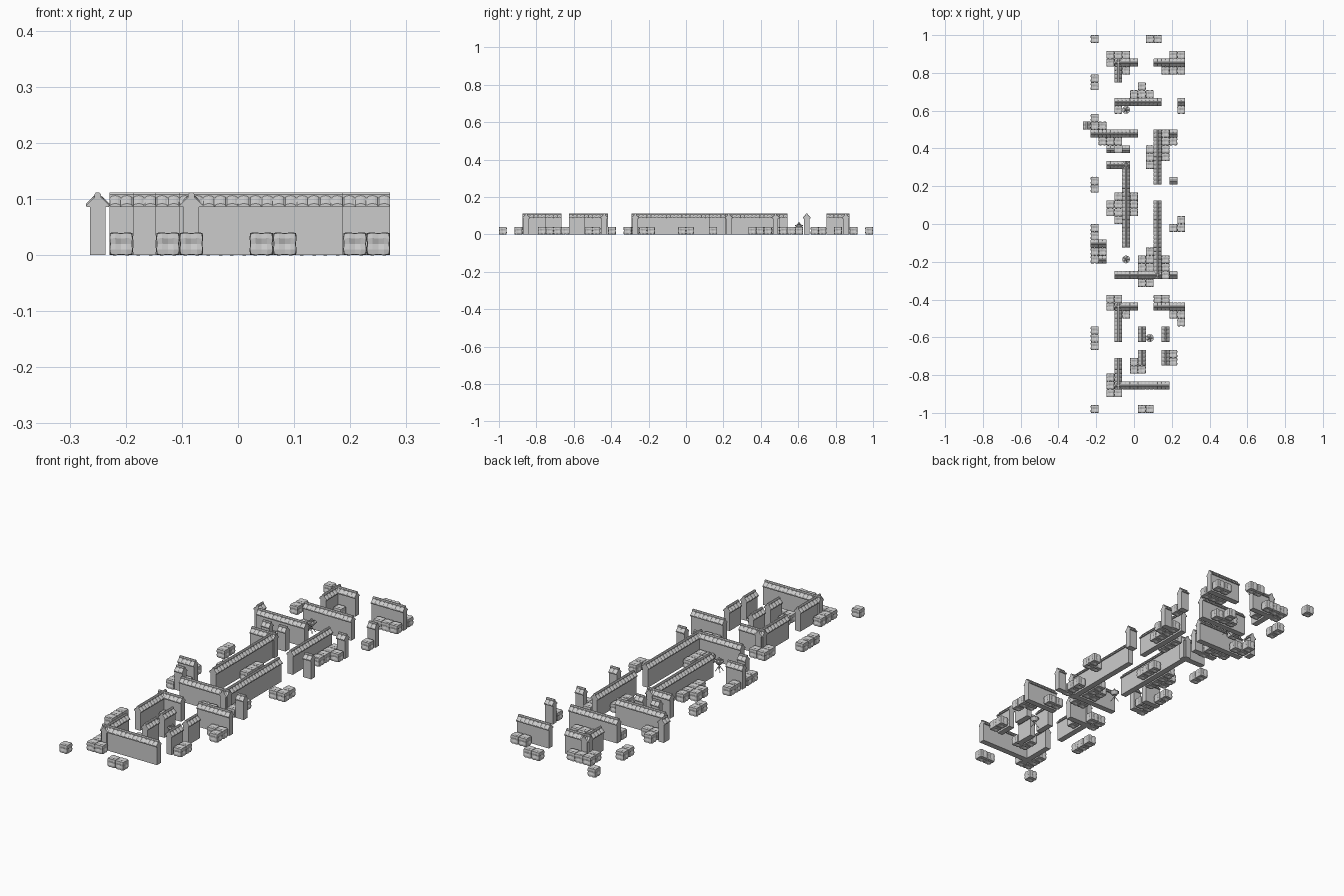
import bpy, bmesh, math
from mathutils import Vector, Matrix

if "Cube" in bpy.data.objects:
    bpy.data.objects.remove(bpy.data.objects["Cube"])

C = 2 / 48  # size of one layout cell


def loft(bm, a, b):
    """Closed solid between two matching rings of points."""
    va = [bm.verts.new(p) for p in a]
    vb = [bm.verts.new(p) for p in b]
    n = len(a)
    bm.faces.new(va[::-1])
    bm.faces.new(vb)
    for i in range(n):
        j = (i + 1) % n
        bm.faces.new((va[i], va[j], vb[j], vb[i]))


def extrude_x(bm, profile, length):
    loft(bm, [(-length / 2, y, z) for y, z in profile],
         [(length / 2, y, z) for y, z in profile])


def finish(bm, name):
    bmesh.ops.recalc_face_normals(bm, faces=bm.faces[:])
    me = bpy.data.meshes.new(name)
    bm.to_mesh(me)
    bm.free()
    return me


def wall_mesh():
    bm = bmesh.new()
    # plastered body
    extrude_x(bm, [(-.014, 0), (.014, 0), (.014, .09), (-.014, .09)], C)
    # sloped roof
    extrude_x(bm, [(-.020, .086), (.020, .086), (.020, .089), (.007, .102),
                   (-.007, .102), (-.020, .089)], C)
    # ridge cap
    extrude_x(bm, [(-.006, .100), (.006, .100), (.006, .108), (.003, .112),
                   (-.003, .112), (-.006, .108)], C)
    # rounded roof tiles, two per side
    arc = [(.0098 * math.cos(t), .005 * math.sin(t))
           for t in (math.pi * i / 6 for i in range(7))]
    for side in (-1, 1):
        for x in (-C / 4, C / 4):
            loft(bm, [(x + u, side * .005, .102 + v) for u, v in arc],
                 [(x + u, side * .0208, .087 + v) for u, v in arc])
    return finish(bm, "wall_segment")


def hedge_mesh():
    # boxy clipped bush with puckered face centres and notched edges
    bm = bmesh.new()
    bmesh.ops.create_cube(bm, size=2)
    bmesh.ops.subdivide_edges(bm, edges=bm.edges[:], cuts=3, use_grid_fill=True)
    for v in bm.verts:
        outer = sum(abs(a) > .9 for a in v.co)
        mid = sum(abs(a) < .1 for a in v.co)
        if outer == 3:
            v.co *= .88
        elif outer == 2:
            v.co *= .90 if mid else .96
        elif mid == 2:
            v.co *= .72
        elif mid == 1:
            v.co *= .94
    bmesh.ops.scale(bm, vec=(.0211, .0211, .0205), verts=bm.verts[:])
    bmesh.ops.translate(bm, vec=(0, 0, .020), verts=bm.verts[:])
    return finish(bm, "hedge")


def rod(bm, a, b, r1, r2, sides=6):
    a, b = Vector(a), Vector(b)
    d = b - a
    m = Matrix.Translation((a + b) / 2) @ d.to_track_quat('Z', 'Y').to_matrix().to_4x4()
    bmesh.ops.create_cone(bm, cap_ends=True, segments=sides, radius1=r1,
                          radius2=r2, depth=d.length, matrix=m)


def brazier_mesh():
    bm = bmesh.new()
    # crossed legs
    for i in range(4):
        t = math.pi / 2 * i + math.pi / 4
        c, s = math.cos(t), math.sin(t)
        rod(bm, (.018 * c, .018 * s, 0), (-.014 * c, -.014 * s, .046), .0016, .0016)
    # fire bowl with rim
    rod(bm, (0, 0, .032), (0, 0, .046), .010, .020, 12)
    rod(bm, (0, 0, .046), (0, 0, .049), .021, .021, 12)
    # firewood
    for i in range(5):
        t = math.tau * i / 5
        c, s = math.cos(t), math.sin(t)
        rod(bm, (.014 * c, .014 * s, .048), (-.003 * c, -.003 * s, .064), .003, .002)
    return finish(bm, "brazier")


WALL, HEDGE, BRAZIER = wall_mesh(), hedge_mesh(), brazier_mesh()


# Cells: column 0 is the middle (x = 0), row 0 is the rearmost
def place(me, col, row, turn=0):
    ob = bpy.data.objects.new(me.name, me)
    ob.location = (col * C, 1 - (row + .5) * C, 0)
    ob.rotation_euler.z = turn
    bpy.context.collection.objects.link(ob)


def wall_x(row, first, last):
    for col in range(first, last + 1):
        place(WALL, col, row)


def wall_y(col, first, last):
    for row in range(first, last + 1):
        place(WALL, col, row, math.pi / 2)


def hedges(row, *cols):
    for col in cols:
        place(HEDGE, col, row)


def gate(row, leg):
    """Rear entrance: L-shaped wall on the left, straight wall on the right."""
    wall_x(row, -2, 0)
    wall_y(-2, row, row + leg)
    wall_x(row, 3, 6)
    hedges(row - 1, -3, -2)
    hedges(row, -3)
    hedges(row + 1, -1, 5, 6)


# hedges along the left edge
for row in (0, 5, 6, 10, 11, 18, 19, 24, 25, 27, 28, 37, 38, 39, 47):
    hedges(row, -5)

# rear court
hedges(0, 2, 3)
gate(3, 2)
hedges(2, -1, 5, 6)
hedges(4, 4)
wall_x(8, -2, 3)
wall_x(8, 6, 6)
hedges(6, 1)
hedges(7, 0, 1, 2)
hedges(9, -2, 6)
place(BRAZIER, -1, 9)

# rear left screen and posts
wall_y(-6, 11, 11)
wall_x(12, -5, 0)
hedges(11, -4)
hedges(13, -4, -3, -2)
for col in (-3, -1):
    wall_x(14, col, col)
hedges(14, -2)

# long right-hand wall, rear part
wall_y(3, 12, 18)
hedges(12, 4)
hedges(13, 4, 5)
hedges(14, 2, 4)
hedges(15, 2, 4)
hedges(16, 2)
for row in (12, 18, 30):
    wall_x(row, 5, 5)

# long left-hand wall with planting
wall_x(16, -3, -1)
wall_y(-1, 16, 26)
hedges(20, -2, 0)
for row in (21, 22):
    hedges(row, -3, -2, 0)
hedges(23, -2, 6)
hedges(24, 5, 6)
wall_x(26, -5, -4)
hedges(27, -4)
wall_x(28, -4, -4)
place(BRAZIER, -1, 28)

# long right-hand wall, front part, with its corner
wall_y(3, 21, 30)
wall_x(30, -2, 3)
hedges(27, 2)
hedges(28, 1, 2, 4)
hedges(29, 1, 2, 4)
hedges(30, 4)
hedges(31, 1, 2)

# front court
gate(34, 4)
hedges(33, 3, 4)
hedges(36, 6)
for col in (1, 4):
    wall_y(col, 37, 38)
    wall_y(col, 40, 41)
place(BRAZIER, 2, 38)
hedges(40, 5)
hedges(41, 0, 5)
hedges(42, 0, 1)
wall_y(-2, 41, 44)
wall_x(44, -2, 4)
hedges(43, -3)
hedges(44, -3)
hedges(45, -3, -2)
hedges(47, 1, 2)
